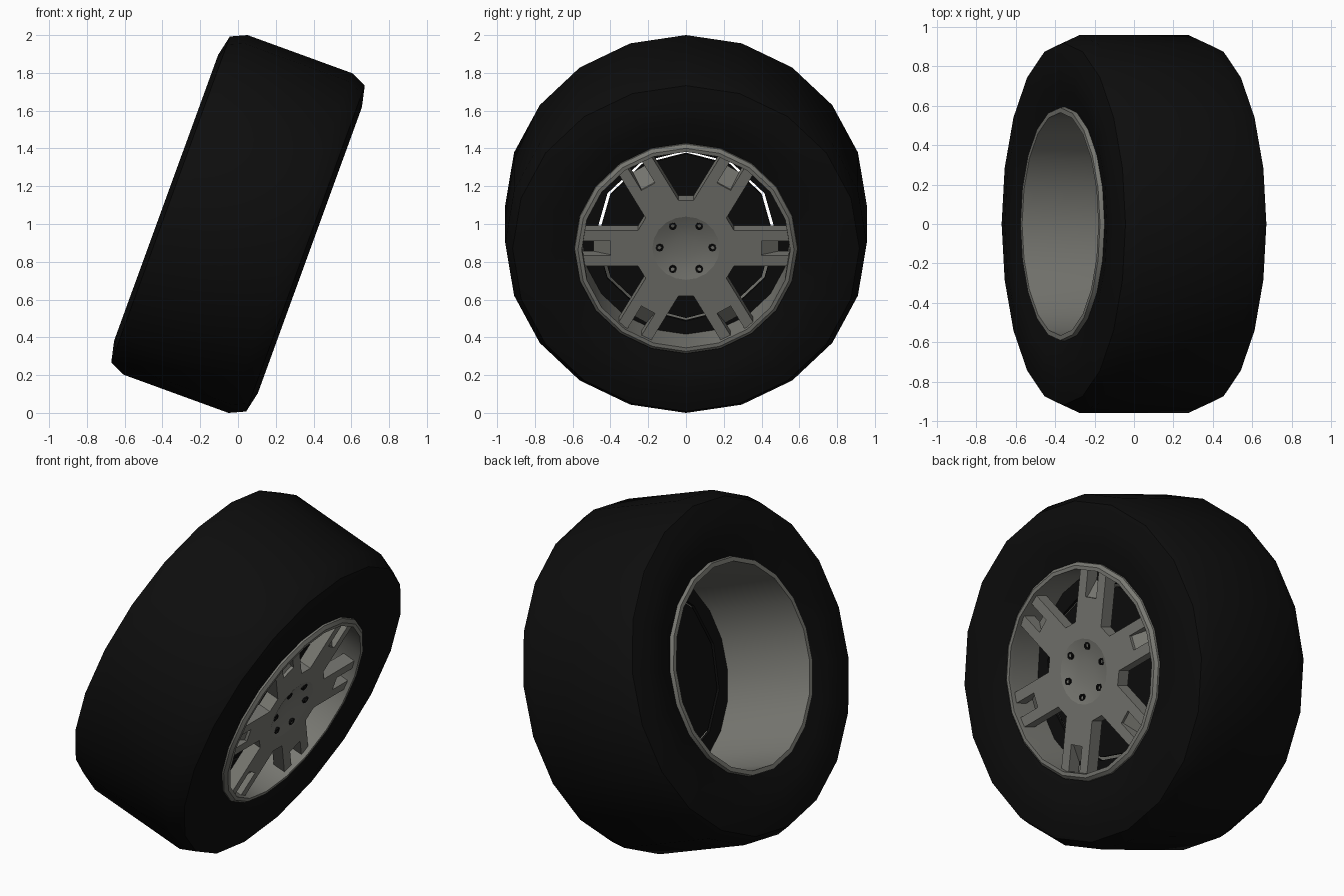
import bpy, bmesh, math
from mathutils import Matrix

if "Cube" in bpy.data.objects:
    bpy.data.objects.remove(bpy.data.objects["Cube"])

# Wheel is built around the x axis, then tilted and lifted onto the ground
PLACE = Matrix.Translation((0, 0, 1)) @ Matrix.Rotation(math.radians(20), 4, 'Y')


def material(name, rgb):
    m = bpy.data.materials.new(name)
    m.diffuse_color = (*rgb, 1)
    m.use_nodes = True
    m.node_tree.nodes["Principled BSDF"].inputs["Base Color"].default_value = m.diffuse_color
    return m


RUBBER = material("black_rubber", (0.004, 0.004, 0.004))
METAL = material("warm_grey_metal", (0.19, 0.19, 0.17))


def ring_point(a, r, ang):
    return (a, r * math.sin(ang), r * math.cos(ang))


def finish(name, bm, mat, smooth=None):
    bmesh.ops.remove_doubles(bm, verts=bm.verts, dist=1e-5)
    bmesh.ops.recalc_face_normals(bm, faces=bm.faces)
    bm.transform(PLACE)
    me = bpy.data.meshes.new(name)
    bm.to_mesh(me)
    bm.free()
    me.materials.append(mat)
    ob = bpy.data.objects.new(name, me)
    bpy.context.collection.objects.link(ob)
    if smooth:
        bpy.ops.object.select_all(action='DESELECT')
        ob.select_set(True)
        bpy.context.view_layer.objects.active = ob
        bpy.ops.object.shade_smooth_by_angle(angle=math.radians(smooth))
    return ob


def lathe(bm, profile, sides, closed=True, offset=(0, 0, 0)):
    """Revolve (axial, radius) points around the x axis."""
    rows = []
    for a, r in profile:
        row = []
        for i in range(sides):
            p = ring_point(a, r, 2 * math.pi * i / sides)
            row.append(bm.verts.new([p[k] + offset[k] for k in range(3)]))
        rows.append(row)
    for j in range(len(rows) if closed else len(rows) - 1):
        p, q = rows[j], rows[(j + 1) % len(rows)]
        for i in range(sides):
            k = (i + 1) % sides
            bm.faces.new((p[i], p[k], q[k], q[i]))


# Tyre
half = [(0.372, 0.58), (0.40, 0.70), (0.405, 0.805), (0.38, 0.918), (0.295, 0.957)]
bm = bmesh.new()
lathe(bm, half + [(-a, r) for a, r in reversed(half)], 20)
finish("tyre", bm, RUBBER, 50)

# Rim barrel with a bevelled lip at each end
bm = bmesh.new()
lathe(bm, [(-0.398, 0.565), (-0.398, 0.59), (-0.36, 0.597), (0.37, 0.592), (0.385, 0.59),
           (0.40, 0.572), (0.40, 0.552), (0.375, 0.55)], 20)
finish("rim", bm, METAL, 25)

# Six forked spokes around a hub plate with a round opening
FRONT, BACK, HUB = 0.375, 0.30, 0.178
bm = bmesh.new()


def loop(points):
    vs = [bm.verts.new(p) for p in points]
    for i, v in enumerate(vs):
        bm.edges.new((v, vs[(i + 1) % len(vs)]))


def spoke_point(s, r, t, a):
    th = s * math.pi / 3
    return (a, r * math.cos(th) - t * math.sin(th), r * math.sin(th) + t * math.cos(th))


fork = [(0.254, -0.1), (0.55, -0.1), (0.555, -0.042), (0.40, -0.042),
        (0.40, 0.042), (0.555, 0.042), (0.55, 0.1), (0.254, 0.1)]
loop([spoke_point(s, r, t, FRONT) for s in range(6) for r, t in fork])
loop([ring_point(FRONT, HUB, 2 * math.pi * i / 20) for i in range(20)])
bmesh.ops.triangle_fill(bm, edges=bm.edges[:], use_beauty=True, normal=(1, 0, 0))
ext = bmesh.ops.extrude_face_region(bm, geom=bm.faces[:], use_keep_orig=True)
for v in ext["geom"]:
    if isinstance(v, bmesh.types.BMVert):
        v.co.x = BACK
finish("spokes", bm, METAL)

# Sloping webs inside each fork
bm = bmesh.new()
web = [(0.39, FRONT - 0.01), (0.49, BACK + 0.005), (0.39, BACK + 0.005)]
for s in range(6):
    l = [bm.verts.new(spoke_point(s, r, -0.042, a)) for r, a in web]
    u = [bm.verts.new(spoke_point(s, r, 0.042, a)) for r, a in web]
    bm.faces.new(l)
    bm.faces.new(u)
    for i in range(3):
        k = (i + 1) % 3
        bm.faces.new((l[i], l[k], u[k], u[i]))
finish("fork_webs", bm, METAL)

# Shallow hub dish
bm = bmesh.new()
lathe(bm, [(FRONT, HUB), (0.358, 0.12), (0.35, 0.06), (0.348, 0)], 20, closed=False)
finish("hub_dish", bm, METAL, 30)

# Lug nuts
bm = bmesh.new()
for s in range(6):
    off = spoke_point(s, 0.14, 0, 0)
    lathe(bm, [(0.35, 0.021), (0.371, 0.021), (0.371, 0.011), (0.35, 0.011)], 8, offset=off)
finish("lug_nuts", bm, RUBBER)

# Dark backing disc and the ring around it, with a narrow slit between them
bm = bmesh.new()
lathe(bm, [(0.185, 0), (0.185, 0.462), (0.165, 0.462), (0.165, 0)], 12, closed=False)
finish("backing_disc", bm, RUBBER)
bm = bmesh.new()
lathe(bm, [(0.185, 0.48), (0.185, 0.575), (0.165, 0.575), (0.165, 0.48)], 12)
finish("backing_ring", bm, RUBBER)
